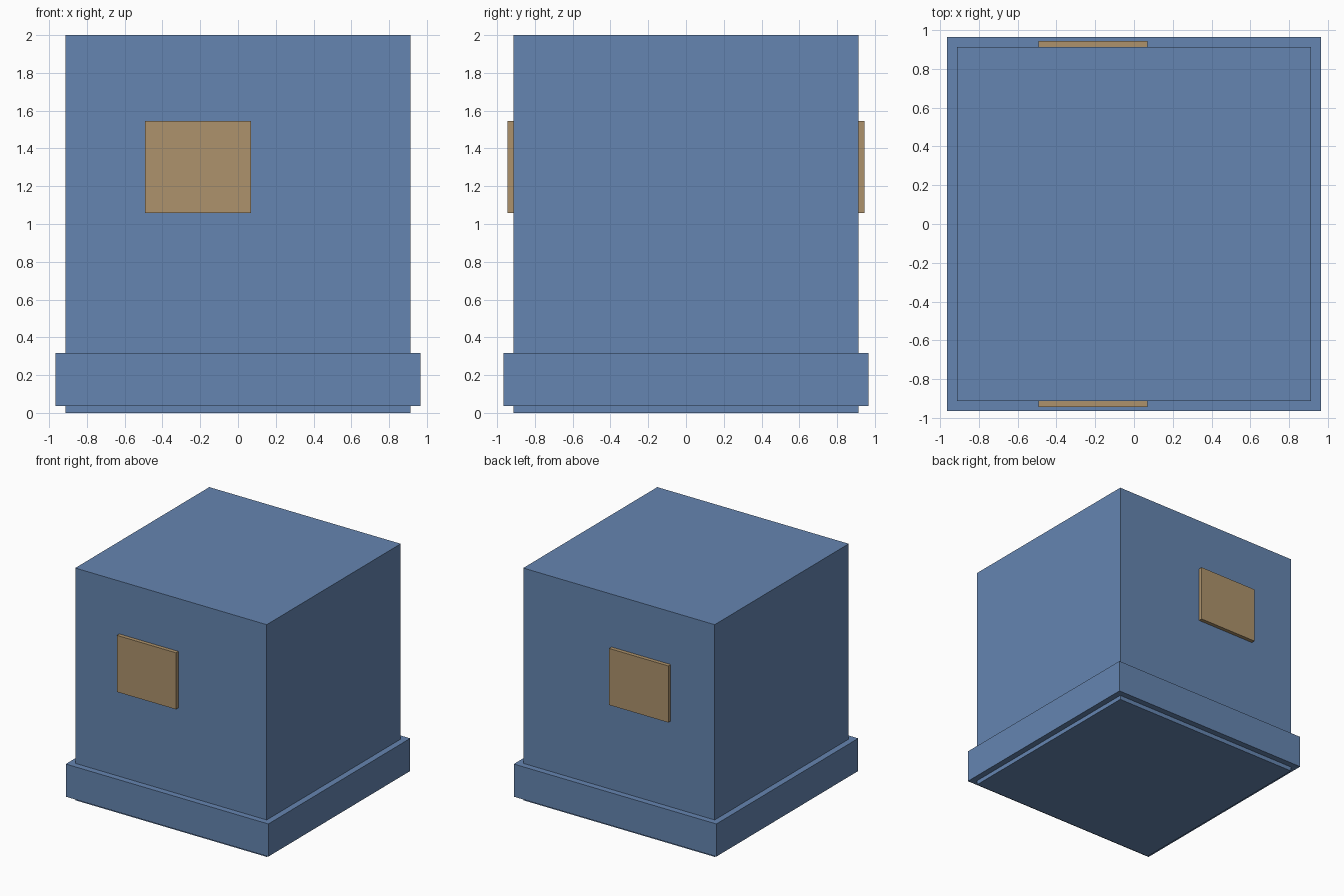
import bpy

default = bpy.data.objects.get("Cube")
if default:
    bpy.data.objects.remove(default, do_unlink=True)


def material(name, color):
    mat = bpy.data.materials.new(name)
    mat.use_nodes = True
    rgba = (*color, 1.0)
    mat.diffuse_color = rgba
    mat.node_tree.nodes["Principled BSDF"].inputs["Base Color"].default_value = rgba
    return mat


def box(name, low, high, mat):
    """Box spanning two opposite corners."""
    center = [(a + b) / 2 for a, b in zip(low, high)]
    bpy.ops.mesh.primitive_cube_add(size=1, location=center)
    obj = bpy.context.object
    obj.name = name
    obj.scale = [b - a for a, b in zip(low, high)]
    bpy.ops.object.transform_apply(location=False, rotation=False, scale=True)
    obj.data.materials.append(mat)
    return obj


blue = material("muted blue", (0.13, 0.235, 0.44))
tan = material("tan", (0.42, 0.29, 0.15))

HALF = 0.912    # body half width
BAND = 0.965    # base band half width
PLATE = 0.945   # outer face of the plates

# Main block and the wider band around its foot
box("body", (-HALF, -HALF, 0), (HALF, HALF, 2), blue)
box("base_band", (-BAND, -BAND, 0.037), (BAND, BAND, 0.318), blue)

# Matching plates on the front and back, both offset to the model's right
for name, y0, y1 in (("front_plate", -PLATE, -HALF), ("back_plate", HALF, PLATE)):
    box(name, (-0.493, y0, 1.058), (0.07, y1, 1.545), tan)
